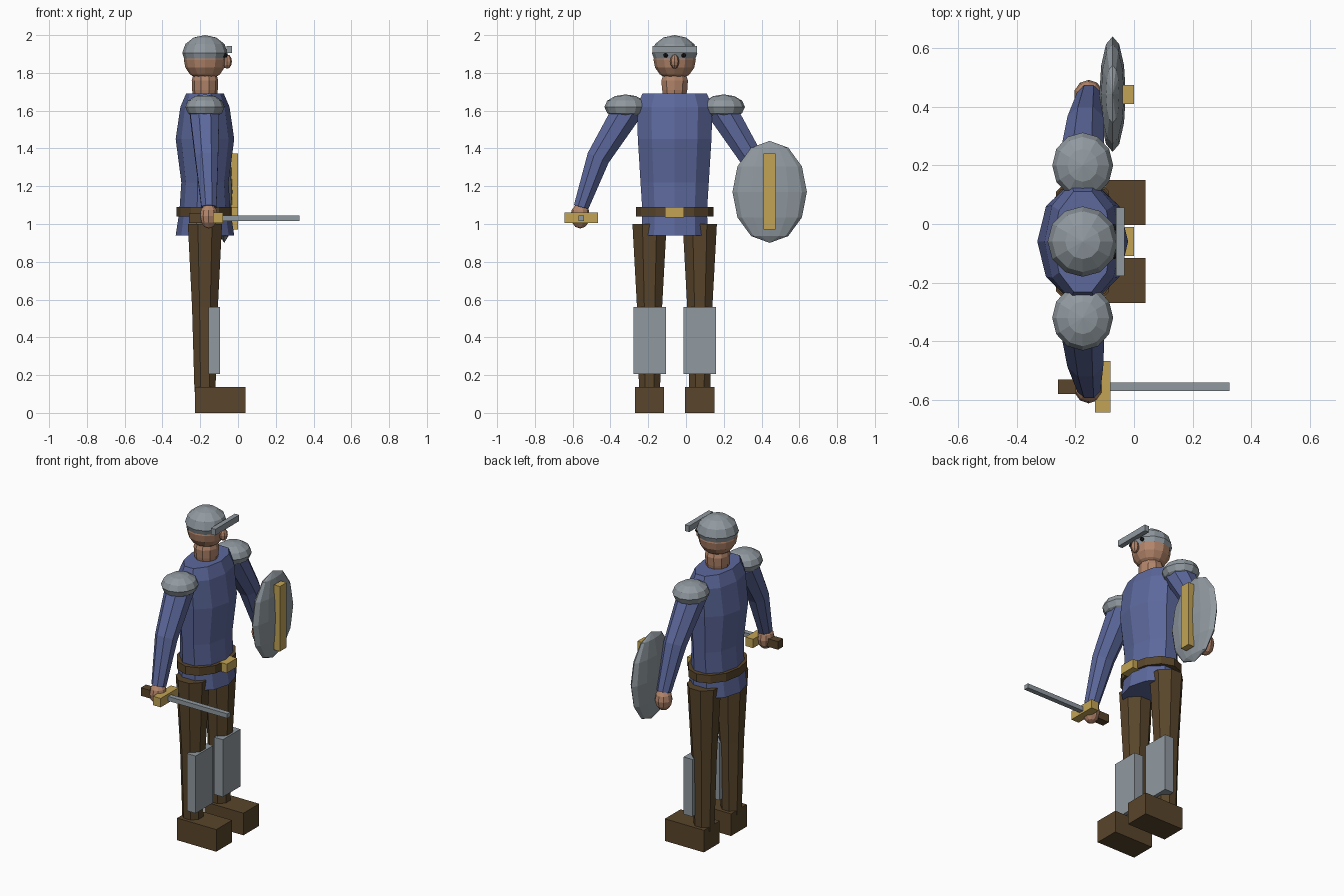
import bpy, bmesh, math
from mathutils import Vector, Matrix

cube = bpy.data.objects.get("Cube")
if cube:
    bpy.data.objects.remove(cube, do_unlink=True)

CX, CY = -0.175, -0.06  # body axis; the figure looks along +x


def material(name, rgb):
    m = bpy.data.materials.new(name)
    m.use_nodes = True
    m.diffuse_color = (*rgb, 1)
    m.node_tree.nodes["Principled BSDF"].inputs["Base Color"].default_value = (*rgb, 1)
    return m


steel = material("steel", (0.28, 0.32, 0.35))
blue = material("blue cloth", (0.107, 0.138, 0.33))
brown = material("brown leather", (0.1, 0.06, 0.024))
gold = material("gold", (0.54, 0.37, 0.093))
skin = material("skin", (0.45, 0.235, 0.145))
dark = material("dark eye", (0.01, 0.01, 0.01))


def finish(name, bm, mat):
    bmesh.ops.recalc_face_normals(bm, faces=bm.faces)
    me = bpy.data.meshes.new(name)
    bm.to_mesh(me)
    bm.free()
    me.materials.append(mat)
    ob = bpy.data.objects.new(name, me)
    bpy.context.collection.objects.link(ob)
    return ob


def box(name, mat, x, y, z):
    """Box from (low, high) pairs on each axis."""
    bm = bmesh.new()
    size = [b - a for a, b in (x, y, z)]
    mid = [(a + b) / 2 for a, b in (x, y, z)]
    bmesh.ops.create_cube(bm, size=1, matrix=Matrix.LocRotScale(mid, None, size))
    return finish(name, bm, mat)


def ball(name, mat, centre, radii, segs=12, rings=6, cut=None):
    bm = bmesh.new()
    bmesh.ops.create_uvsphere(bm, u_segments=segs, v_segments=rings, radius=1,
                              matrix=Matrix.LocRotScale(centre, None, radii))
    if cut is not None:
        geom = bm.verts[:] + bm.edges[:] + bm.faces[:]
        bmesh.ops.bisect_plane(bm, geom=geom, plane_co=(0, 0, cut),
                               plane_no=(0, 0, 1), clear_inner=True)
        bmesh.ops.holes_fill(bm, edges=[e for e in bm.edges if e.is_boundary])
    return finish(name, bm, mat)


def loft(name, mat, rings, sides, turn=0.0):
    """Skin elliptical rings given as (centre, rx, ry, tilt about x)."""
    bm = bmesh.new()
    loops = []
    for centre, rx, ry, tilt in rings:
        rot = Matrix.Rotation(tilt, 3, 'X')
        loop = []
        for i in range(sides):
            a = 2 * math.pi * i / sides + turn
            p = rot @ Vector((rx * math.cos(a), ry * math.sin(a), 0))
            loop.append(bm.verts.new(p + Vector(centre)))
        loops.append(loop)
    for lo, hi in zip(loops, loops[1:]):
        for i in range(sides):
            j = (i + 1) % sides
            bm.faces.new((lo[i], lo[j], hi[j], hi[i]))
    bm.faces.new(loops[0])
    bm.faces.new(loops[-1])
    return finish(name, bm, mat)


def column(name, mat, rows, sides, y=CY, turn=0.0):
    return loft(name, mat, [((CX, y, z), rx, ry, 0) for z, rx, ry in rows], sides, turn)


# Tunic, belt and buckle
column("tunic", blue, [(0.94, 0.155, 0.185), (1.07, 0.135, 0.18), (1.22, 0.125, 0.19),
                       (1.45, 0.155, 0.205), (1.62, 0.13, 0.21), (1.69, 0.1, 0.18)], 10)
column("belt", brown, [(1.04, 0.15, 0.205), (1.09, 0.15, 0.205)], 12)
box("belt_buckle", gold, (-0.05, 0), (-0.11, -0.01), (1.035, 1.09))

# Head, helmet and face
column("neck", skin, [(1.66, 0.06, 0.06), (1.71, 0.068, 0.07),
                      (1.76, 0.07, 0.074), (1.8, 0.06, 0.06)], 10)
ball("head", skin, (CX, CY, 1.87), (0.112, 0.112, 0.11), 12, 8)
ball("helmet", steel, (CX, CY, 1.905), (0.12, 0.12, 0.095), 12, 6, 1.85)
box("visor", steel, (-0.062, -0.032), (-0.177, 0.057), (1.905, 1.943))
ball("nose", skin, (-0.058, CY, 1.86), (0.026, 0.024, 0.038), 8, 6)

# Paired parts, side -1 is the right and +1 the left
for side, word in ((-1, "right"), (1, "left")):
    leg_y = -0.06 + side * 0.133
    column(word + "_leg", brown, [(0.11, 0.06, 0.06), (0.56, 0.074, 0.072),
                                  (1.0, 0.098, 0.098)], 8, leg_y, math.pi / 8)
    box(word + "_boot", brown, (-0.228, 0.04), (leg_y - 0.077, leg_y + 0.077), (0, 0.137))
    box(word + "_shin_guard", steel, (-0.155, -0.095),
        (leg_y - 0.086, leg_y + 0.086), (0.205, 0.56))
    ball(word + "_eye", dark, (-0.069, CY + side * 0.048, 1.893), (0.014, 0.012, 0.012), 8, 6)

    path = [(0.25, 1.6, 0.085, 0.45), (0.405, 1.35, 0.066, 0.45), (0.495, 1.09, 0.043, 0.25)]
    loft(word + "_arm", blue,
         [((CX + 0.012 * i - 0.003, CY + side * dy, z), r, r, side * tilt)
          for i, (dy, z, r, tilt) in enumerate(path)], 8, math.pi / 8)
    ball(word + "_shoulder_guard", steel, (CX, CY + side * 0.26, 1.62), (0.104, 0.112, 0.066))
    ball(word + "_hand", skin, (-0.155, CY + side * 0.5, 1.042), (0.05, 0.052, 0.066), 10, 6)

# Sword in the right hand
box("sword_grip", brown, (-0.26, -0.13), (-0.58, -0.53), (1.005, 1.055))
box("sword_guard", gold, (-0.133, -0.08), (-0.643, -0.467), (1.005, 1.06))
box("sword_blade", steel, (-0.08, 0.325), (-0.57, -0.54), (1.017, 1.045))

# Shield on the left hand
ball("shield", steel, (-0.073, 0.443, 1.17), (0.045, 0.197, 0.27))
box("shield_strip", gold, (-0.04, 0), (0.41, 0.475), (0.97, 1.373))
